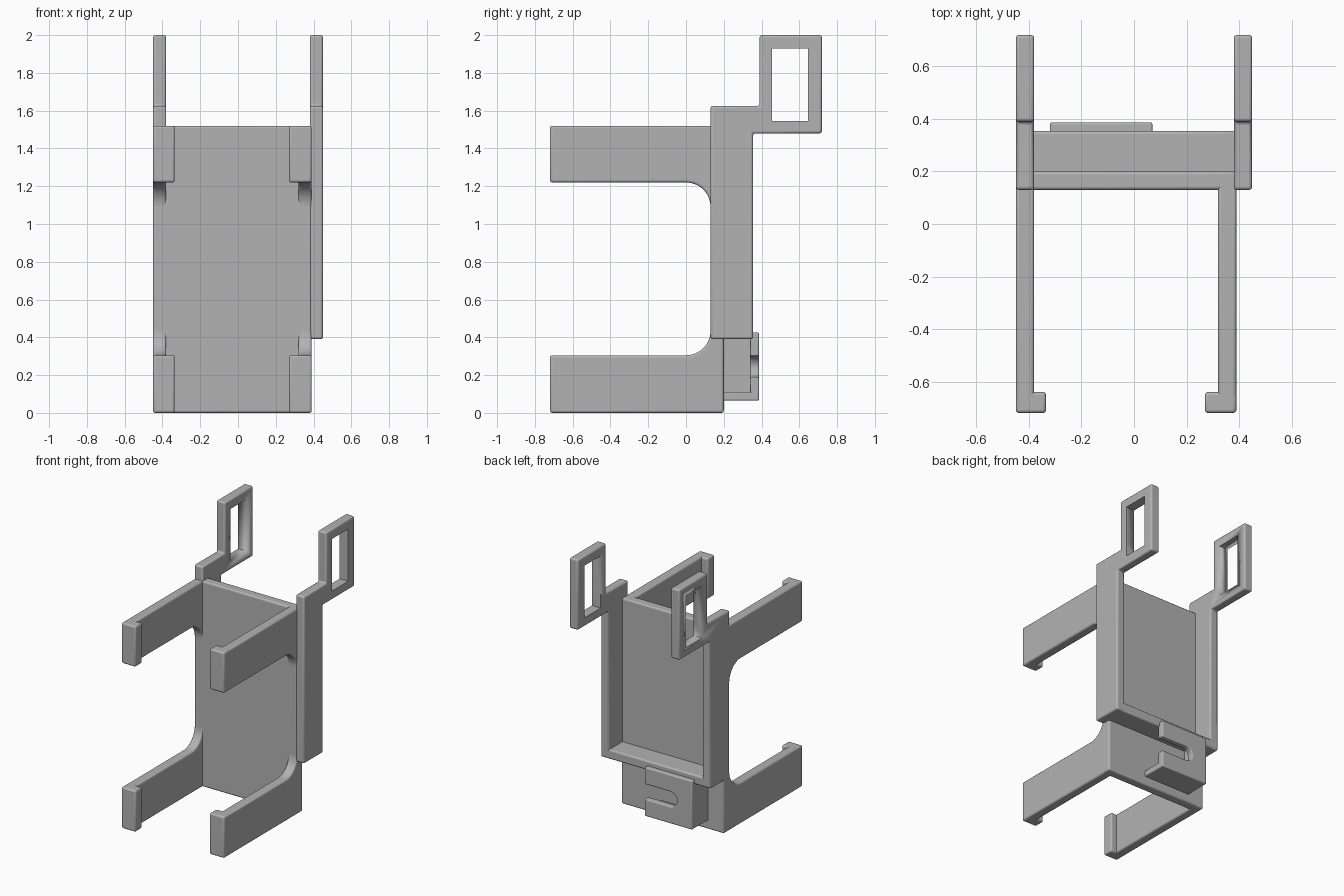
import bpy, bmesh
from math import cos, sin, pi

if "Cube" in bpy.data.objects:
    bpy.data.objects.remove(bpy.data.objects["Cube"])

GREY = (0.45, 0.45, 0.45, 1)
grey = bpy.data.materials.new("plain grey")
grey.use_nodes = True
grey.diffuse_color = GREY
grey.node_tree.nodes["Principled BSDF"].inputs["Base Color"].default_value = GREY


def prism(name, outline, axis, low, high, bevel=0.012):
    """Extrude an outline along x (points are y, z) or y (points are x, z)."""
    bm = bmesh.new()
    place = (lambda a, b: (low, a, b)) if axis == "x" else (lambda a, b: (a, low, b))
    face = bm.faces.new([bm.verts.new(place(a, b)) for a, b in outline])
    grown = bmesh.ops.extrude_face_region(bm, geom=[face])["geom"]
    shift = (high - low, 0, 0) if axis == "x" else (0, high - low, 0)
    bmesh.ops.translate(bm, vec=shift,
                        verts=[v for v in grown if isinstance(v, bmesh.types.BMVert)])
    bmesh.ops.recalc_face_normals(bm, faces=bm.faces)
    mesh = bpy.data.meshes.new(name)
    bm.to_mesh(mesh)
    bm.free()
    mesh.materials.append(grey)
    obj = bpy.data.objects.new(name, mesh)
    bpy.context.collection.objects.link(obj)
    if bevel:
        mod = obj.modifiers.new("soft edges", "BEVEL")
        mod.width = bevel
        mod.segments = 3
        mod.limit_method = "ANGLE"
    bpy.ops.object.select_all(action="DESELECT")
    obj.select_set(True)
    bpy.context.view_layer.objects.active = obj
    bpy.ops.object.shade_smooth_by_angle()
    return obj


def rect(a0, a1, b0, b1):
    return [(a0, b0), (a1, b0), (a1, b1), (a0, b1)]


def arc(a, b, r, start, end, steps=12):
    return [(a + r * cos(t), b + r * sin(t))
            for t in (start + (end - start) * i / steps for i in range(steps + 1))]


# Back plate and the shelf at the foot of the tray
prism("back_plate", rect(-0.45, 0.39, 0, 1.52), "y", 0.13, 0.20)
prism("tray_shelf", rect(0.14, 0.355, 0.39, 0.46), "x", -0.42, 0.42)

# Side cheeks: two arms joined to a spine by rounded corners
R = 0.13
cheek = [(-0.72, 0), (0.20, 0), (0.20, 1.52), (-0.72, 1.52), (-0.72, 1.22)]
cheek += arc(0, 1.22 - R, R, pi / 2, 0)
cheek += arc(0, 0.305 + R, R, 0, -pi / 2)
cheek += [(-0.72, 0.305)]

# Tray rails, each with a neck leading to an upright loop
rail = [(0.13, 0.39), (0.355, 0.39), (0.355, 1.48), (0.72, 1.48),
        (0.72, 2), (0.39, 2), (0.39, 1.625), (0.13, 1.625)]

loop_cutter = prism("loop_cutter", rect(0.455, 0.645, 1.545, 1.93), "x", -0.6, 0.6, 0)
loop_cutter.hide_render = True
loop_cutter.hide_viewport = True
loop_cutter.display_type = "WIRE"

for side, cheek_x, lip_x, rail_x in (
        ("right", (-0.45, -0.38), (-0.45, -0.335), (-0.45, -0.38)),
        ("left", (0.32, 0.39), (0.27, 0.39), (0.38, 0.45))):
    prism(side + "_arm_cheek", cheek, "x", *cheek_x)
    for level, z0, z1 in (("lower", 0, 0.305), ("upper", 1.22, 1.52)):
        prism(f"{side}_{level}_lip", rect(*lip_x, z0, z1), "y", -0.72, -0.64)
    hook = prism(side + "_rail_and_loop", rail, "x", *rail_x)
    cut = hook.modifiers.new("loop opening", "BOOLEAN")
    cut.operation = "DIFFERENCE"
    cut.solver = "EXACT"
    cut.object = loop_cutter

# Open-sided pocket under the tray: slotted cover, floor and end wall
cover = [(-0.32, 0.065), (0.07, 0.065), (0.07, 0.19)]
cover += arc(-0.14, 0.245, 0.055, -pi / 2, -3 * pi / 2)
cover += [(0.07, 0.30), (0.07, 0.425), (-0.32, 0.425)]
prism("pocket_cover", cover, "y", 0.34, 0.387, 0.008)
prism("pocket_floor", rect(0.18, 0.387, 0.065, 0.11), "x", -0.32, 0.07, 0.008)
prism("pocket_end_wall", rect(0.18, 0.387, 0.065, 0.425), "x", -0.32, -0.28, 0.008)
